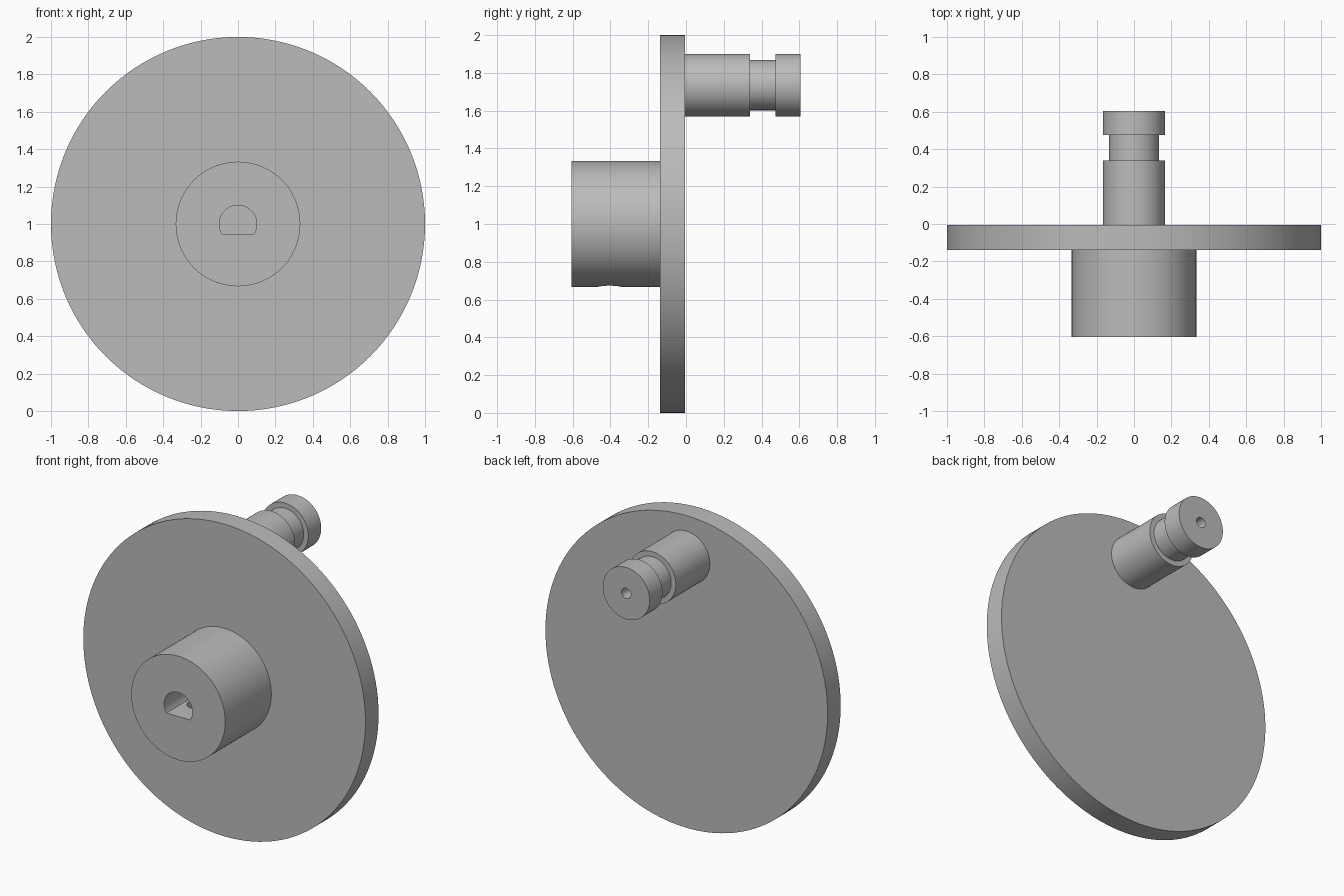
import bpy, bmesh, math
from mathutils import Matrix

old = bpy.data.objects.get("Cube")
if old:
    bpy.data.objects.remove(old)

grey = bpy.data.materials.new("plain grey")
grey.use_nodes = True
colour = (0.5, 0.5, 0.5, 1)
grey.diffuse_color = colour
grey.node_tree.nodes["Principled BSDF"].inputs["Base Color"].default_value = colour

FRONT, DISC_FRONT, DISC_BACK, PIN_END = -0.605, -0.138, -0.005, 0.605
AXIS_Z, PIN_Z = 1.0, 1.735


def finish(name, bm):
    bmesh.ops.recalc_face_normals(bm, faces=bm.faces)
    mesh = bpy.data.meshes.new(name)
    bm.to_mesh(mesh)
    bm.free()
    mesh.materials.append(grey)
    obj = bpy.data.objects.new(name, mesh)
    bpy.context.collection.objects.link(obj)
    return obj


def lathe(name, profile, z, steps=128):
    """Spin (radius, y) points about a front-to-back axis at height z."""
    bm = bmesh.new()
    verts = [bm.verts.new((r, y, z)) for r, y in profile]
    edges = [bm.edges.new(pair) for pair in zip(verts, verts[1:])]
    bmesh.ops.spin(bm, geom=verts + edges, cent=(0, 0, z), axis=(0, 1, 0),
                   angle=math.tau, steps=steps)
    bmesh.ops.remove_doubles(bm, verts=bm.verts, dist=1e-5)
    return finish(name, bm)


def cut(target, cutter):
    cutter.hide_render = True
    mod = target.modifiers.new("cut", "BOOLEAN")
    mod.operation = "DIFFERENCE"
    mod.solver = "EXACT"
    mod.object = cutter
    bpy.context.view_layer.objects.active = target
    bpy.ops.object.modifier_apply(modifier=mod.name)
    bpy.data.objects.remove(cutter)


# Round plate
disc = lathe("disc", [(0, DISC_FRONT), (1, DISC_FRONT), (1, DISC_BACK), (0, DISC_BACK)], AXIS_Z)

# Hub on the front
HUB_R = 0.333
hub = lathe("hub", [(0, FRONT), (HUB_R, FRONT), (HUB_R, DISC_FRONT), (0, DISC_FRONT)], AXIS_Z)

# D-shaped shaft bore: an arc closed by a flat at the bottom
bore_r, flat = 0.1, -0.054
start = math.asin(flat / bore_r)
sweep = math.pi - 2 * start
bm = bmesh.new()
arc = [start + sweep * i / 48 for i in range(49)]
face = bm.faces.new([bm.verts.new((bore_r * math.cos(a), FRONT - 0.1, AXIS_Z + bore_r * math.sin(a)))
                     for a in arc])
ext = bmesh.ops.extrude_face_region(bm, geom=[face], use_keep_orig=True)
moved = [v for v in ext["geom"] if isinstance(v, bmesh.types.BMVert)]
bmesh.ops.translate(bm, verts=moved, vec=(0, DISC_FRONT - 0.001 - FRONT + 0.1, 0))
cut(hub, finish("bore_cutter", bm))

# Set-screw hole from the underside of the hub into the bore
bm = bmesh.new()
bmesh.ops.create_cone(bm, cap_ends=True, segments=48, radius1=0.065, radius2=0.065,
                      depth=0.4, matrix=Matrix.Translation((0, -0.405, AXIS_Z - 0.2)))
bmesh.ops.translate(bm, verts=bm.verts, vec=(0, 0, -0.2))
bmesh.ops.translate(bm, verts=[v for v in bm.verts if v.co.z > 0.7], vec=(0, 0, 0.2))
cut(hub, finish("screw_cutter", bm))

# Grooved crank pin on the back, with a small blind hole in its end
R, GROOVE_R, HOLE_R = 0.166, 0.133, 0.033
pin = lathe("crank_pin", [
    (0, DISC_BACK), (R, DISC_BACK), (R, 0.34), (GROOVE_R, 0.34), (GROOVE_R, 0.475),
    (R, 0.475), (R, PIN_END), (HOLE_R, PIN_END), (HOLE_R, 0.2), (0, 0.2)], PIN_Z, 96)

# Smooth round walls, sharp rims
for obj in (disc, hub, pin):
    bpy.ops.object.select_all(action="DESELECT")
    obj.select_set(True)
    bpy.context.view_layer.objects.active = obj
    bpy.ops.object.shade_smooth_by_angle(angle=math.radians(30))
